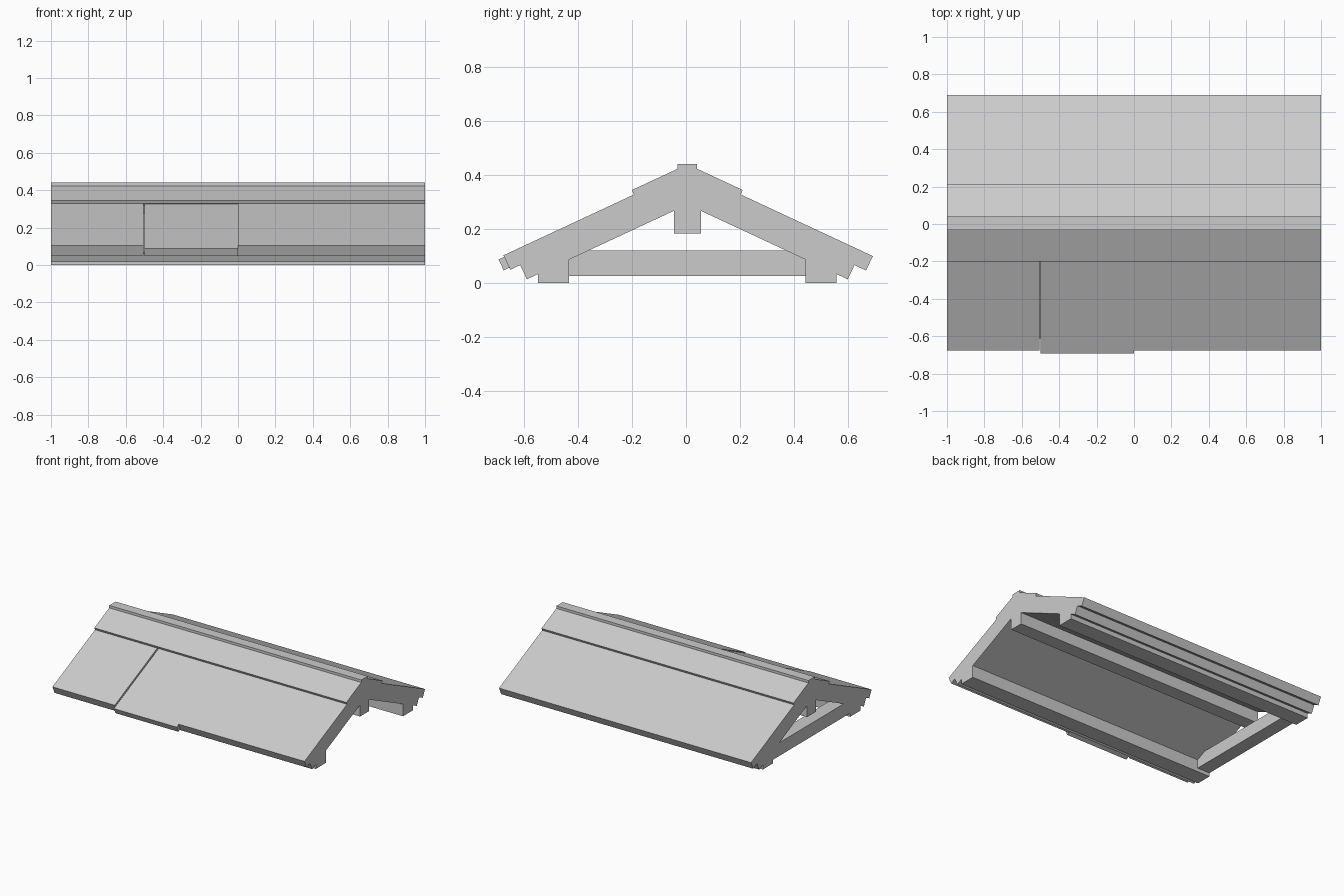
import bpy, bmesh

if "Cube" in bpy.data.objects:
    bpy.data.objects.remove(bpy.data.objects["Cube"], do_unlink=True)

grey = bpy.data.materials.new("plain grey")
grey.use_nodes = True
colour = (0.6, 0.6, 0.6, 1)
grey.diffuse_color = colour
grey.node_tree.nodes["Principled BSDF"].inputs["Base Color"].default_value = colour

CENTRE = 0.005   # y of the ridge line
SLOPE = 0.466    # fall of the roof per unit outward
APEX = 0.42      # height where the two roof planes meet
BACK, FRONT = 1, -1


def extrude(name, profile, x0, x1, side=BACK):
    """Solid with a (distance from ridge, height) profile running along x."""
    bm = bmesh.new()
    verts = [bm.verts.new((x0, CENTRE + side * u, z)) for u, z in profile]
    face = bm.faces.new(verts)
    moved = bmesh.ops.extrude_face_region(bm, geom=[face])["geom"]
    for v in moved:
        if isinstance(v, bmesh.types.BMVert):
            v.co.x = x1
    bmesh.ops.recalc_face_normals(bm, faces=bm.faces)
    mesh = bpy.data.meshes.new(name)
    bm.to_mesh(mesh)
    bm.free()
    mesh.materials.append(grey)
    obj = bpy.data.objects.new(name, mesh)
    bpy.context.collection.objects.link(obj)
    return obj


def box(u0, u1, z0, z1):
    return [(u0, z0), (u1, z0), (u1, z1), (u0, z1)]


def slab(u0, u1, top, bottom):
    """Sloping layer between two depths below the roof plane, square-cut eave."""
    cut = (bottom - top) * 0.39
    z = lambda u, depth: APEX - SLOPE * u - depth
    return [(u0, z(u0, top)), (u1, z(u1, top)),
            (u1 - cut, z(u1 - cut, bottom)), (u0, z(u0, bottom))]


# Layers that repeat on both slopes
for label, side in (("front", FRONT), ("back", BACK)):
    extrude(label + "_under_layer", slab(0, 0.618, 0.065, 0.129), -1, 1, side)
    extrude(label + "_ridge_flashing", slab(0.03, 0.205, -0.02, 0), -1, 1, side)
    extrude(label + "_wall_plate",
            [(0.437, 0), (0.552, 0), (0.552, 0.05), (0.437, 0.1)], -1, 1, side)

# Outer covering: one sheet behind, three panels in front with one slipped down
extrude("back_roof_sheet", slab(0, 0.686, 0, 0.065), -1, 1, BACK)
extrude("front_right_panel", slab(0, 0.68, 0, 0.065), -1, -0.506, FRONT)
extrude("front_left_panel", slab(0, 0.68, 0, 0.065), 0, 1, FRONT)
extrude("slipped_panel", slab(0.02, 0.698, 0.007, 0.056), -0.5, -0.001, FRONT)
extrude("upper_strip", slab(0, 0.19, 0, 0.065), -0.506, 0, FRONT)

# Ridge and the tie across the right end
extrude("ridge_beam", box(-0.05, 0.05, 0.184, 0.38), -1, 1)
extrude("ridge_cap", box(-0.036, 0.036, 0.38, 0.441), -1, 1)
extrude("tie_beam", box(-0.44, 0.44, 0.026, 0.121), -1, -0.9)
